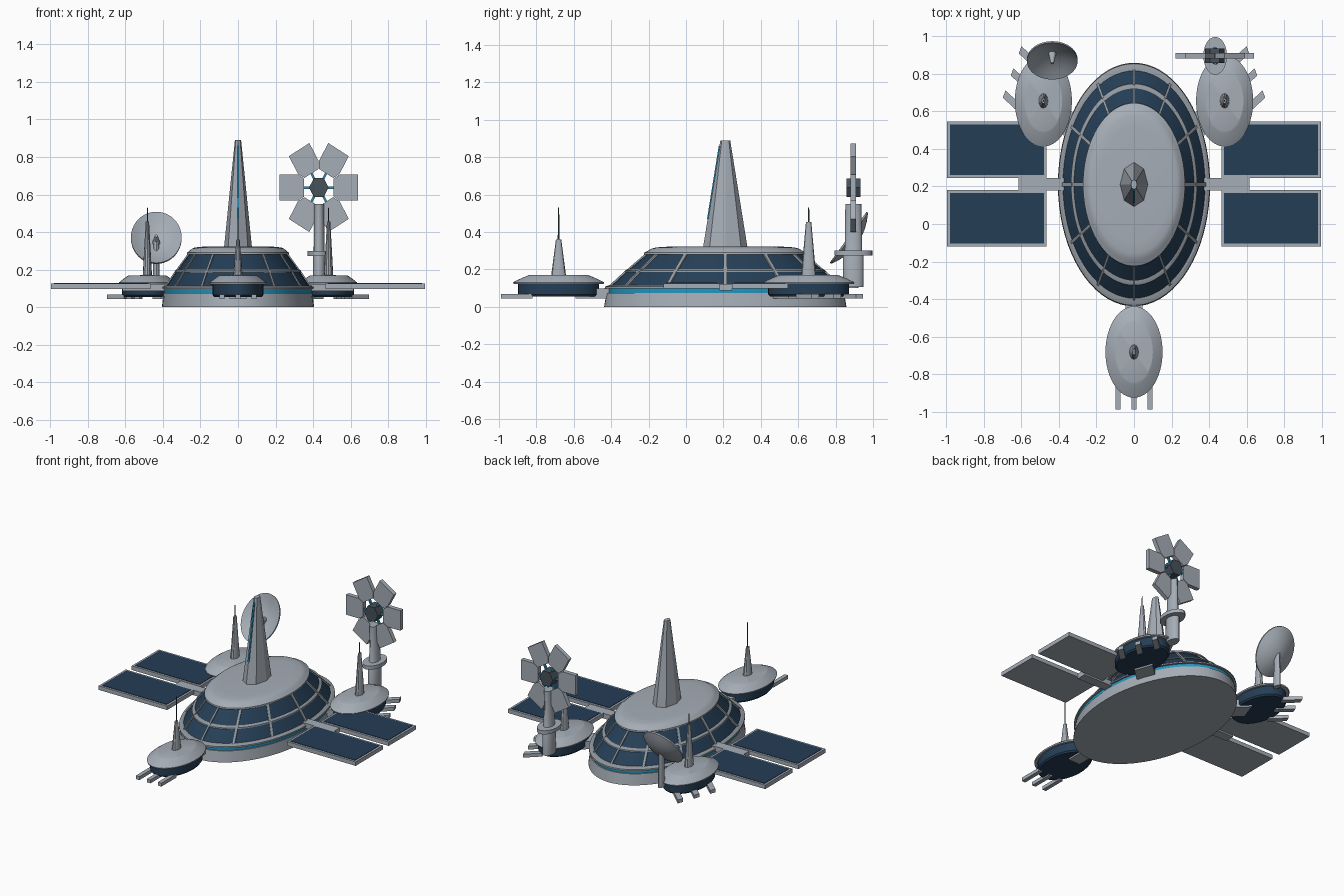
import bpy, bmesh, math
from mathutils import Vector as V

if "Cube" in bpy.data.objects:
    bpy.data.objects.remove(bpy.data.objects["Cube"])

def material(name, c):
    m = bpy.data.materials.new(name)
    m.diffuse_color = (*c, 1)
    m.use_nodes = True
    m.node_tree.nodes["Principled BSDF"].inputs["Base Color"].default_value = m.diffuse_color
    return m

HULL = material("hull_grey", (0.38, 0.42, 0.47))
TRIM = material("trim_grey", (0.30, 0.33, 0.36))
NAVY = material("navy_glass", (0.018, 0.048, 0.092))
CYAN = material("cyan_glow", (0.02, 0.30, 0.52))
DARK = material("dark_metal", (0.06, 0.085, 0.105))

# The station is laid out on circles, then stretched along y
CY, SY = 0.21, 1.6
def warp(p):
    return V((p[0], CY + SY * p[1], p[2]))

def finish(name, bm, mats, smooth=True):
    bmesh.ops.remove_doubles(bm, verts=bm.verts, dist=1e-5)
    bmesh.ops.recalc_face_normals(bm, faces=bm.faces)
    me = bpy.data.meshes.new(name)
    bm.to_mesh(me)
    bm.free()
    for m in mats:
        me.materials.append(m)
    ob = bpy.data.objects.new(name, me)
    bpy.context.collection.objects.link(ob)
    if smooth:
        bpy.ops.object.select_all(action='DESELECT')
        ob.select_set(True)
        bpy.context.view_layer.objects.active = ob
        bpy.ops.object.shade_smooth_by_angle(angle=math.radians(25))
    return ob

def lathe(name, prof, mats, centre=(0, 0), n=64, rule=None, smooth=True):
    """Spin an (r, z) profile; rule gives a material index per profile span."""
    bm = bmesh.new()
    rings = [[bm.verts.new(warp((centre[0] + r * math.sin(2 * math.pi * i / n),
                                 centre[1] + r * math.cos(2 * math.pi * i / n), z)))
              for i in range(n)] for r, z in prof]
    for k in range(len(prof) - 1):
        for i in range(n):
            j = (i + 1) % n
            f = bm.faces.new((rings[k][i], rings[k][j], rings[k + 1][j], rings[k + 1][i]))
            f.material_index = rule(k) if rule else 0
    bmesh.ops.remove_doubles(bm, verts=bm.verts, dist=1e-5)
    return finish(name, bm, mats, smooth)

def add_box(bm, c, a, b, d, f=warp):
    """Box from a centre and three half-extent vectors."""
    res = bmesh.ops.create_cube(bm, size=2)
    for v in res['verts']:
        x, y, z = v.co
        v.co = f(V(c) + V(a) * x + V(b) * y + V(d) * z)

def world(p):
    return p

def block(name, c, half, mat):
    bm = bmesh.new()
    add_box(bm, c, (half[0], 0, 0), (0, half[1], 0), (0, 0, half[2]), world)
    return finish(name, bm, [mat], False)

# Main hull: base, cyan band, two glazed tiers and roof
lathe("main_base", [(0, 0), (0.405, 0), (0.397, 0.075), (0.392, 0.075), (0.392, 0.1), (0, 0.1)],
      [HULL, CYAN], n=72, rule=lambda k: 1 if k == 3 else 0)
lathe("lower_trim", [(0.385, 0.098), (0.403, 0.098), (0.402, 0.108), (0.388, 0.116), (0.37, 0.116)], [TRIM], n=72)
lathe("dome_glass", [(0.389, 0.1), (0.327, 0.192), (0.258, 0.285)], [NAVY], n=72)
lathe("middle_trim", [(0.318, 0.186), (0.336, 0.186), (0.335, 0.194), (0.322, 0.202), (0.308, 0.202)], [TRIM], n=72)
lathe("roof", [(0.25, 0.28), (0.272, 0.28), (0.271, 0.29), (0.255, 0.303), (0.245, 0.312), (0.23, 0.318),
               (0.19, 0.322), (0, 0.322)], [HULL], n=72)

# Window bars on both tiers
bm = bmesh.new()
for i in range(12):
    t = i * math.pi / 6
    out, side = V((math.sin(t), math.cos(t), 0)), V((math.cos(t), -math.sin(t), 0))
    for (r1, z1), (r2, z2) in (((0.389, 0.102), (0.327, 0.194)), ((0.327, 0.192), (0.258, 0.287))):
        p, q = out * r1 + V((0, 0, z1)), out * r2 + V((0, 0, z2))
        d = (q - p) / 2
        add_box(bm, (p + q) / 2, side * 0.006, d, side.cross(d).normalized() * 0.006)
finish("window_bars", bm, [TRIM], False)

# Central tower with a cyan strip down its front edge
lathe("tower", [(0, 0.31), (0.075, 0.31), (0.0165, 0.89), (0, 0.89)], [HULL], n=8, smooth=False)
bm = bmesh.new()
p, q = V((0, -0.0585, 0.47)), V((0, -0.0195, 0.86))
add_box(bm, (p + q) / 2, (0.005, 0, 0), (q - p) / 2, (0, 0.0025, 0))
finish("tower_light_strip", bm, [CYAN], False)

# Three pods around the hull
for name, deg, spire_top in (("front", -90, 0.36), ("left", 150, 0.455), ("right", 30, 0.455)):
    t = math.radians(deg)
    out, side = V((math.cos(t), math.sin(t), 0)), V((-math.sin(t), math.cos(t), 0))
    c = out * 0.557
    lathe(name + "_pod_body", [(0, 0.055), (0.128, 0.055), (0.135, 0.065), (0.135, 0.13), (0, 0.13)],
          [NAVY], c, 48)
    lathe(name + "_pod_roof", [(0, 0.122), (0.15, 0.122), (0.152, 0.131), (0.138, 0.143), (0.107, 0.165),
                               (0.1, 0.169), (0, 0.171)], [HULL], c, 48)
    lathe(name + "_pod_spire", [(0.025, 0.165), (0.009, spire_top), (0, spire_top)], [HULL], c, 12)
    lathe(name + "_pod_antenna", [(0.003, spire_top - 0.01), (0.002, 0.53), (0, 0.53)], [DARK], c, 8)
    bm = bmesh.new()
    for s in (-0.085, 0, 0.085):
        add_box(bm, c + out * 0.14 + side * s + V((0, 0, 0.057)), out * 0.052, side * 0.014, (0, 0, 0.012))
    finish(name + "_pod_prongs", bm, [HULL], False)
    bm = bmesh.new()
    add_box(bm, out * 0.425 + V((0, 0, 0.071)), out * 0.075, side * 0.045, (0, 0, 0.027))
    finish(name + "_pod_bridge", bm, [HULL], False)

# Solar wings on both sides
for name, s in (("left", -1), ("right", 1)):
    block(name + "_wing_arm", (s * 0.49, 0.212, 0.105), (0.125, 0.034, 0.018), HULL)
    for part, y in (("front", 0.03), ("rear", 0.395)):
        block(f"{name}_{part}_panel_frame", (s * 0.73, y, 0.112), (0.265, 0.15, 0.014), HULL)
        block(f"{name}_{part}_solar_cells", (s * 0.73, y, 0.126), (0.25, 0.135, 0.003), NAVY)

# Dish antenna on the left rear pod
bm = bmesh.new()
C, N, UP = V((-0.435, 0.867, 0.372)), V((0, -0.82, 0.575)), V((0, 0.098, 0.136))
def dish_ring(rho, off):
    return [bm.verts.new(C + V((0.135 * rho * math.cos(a), 0, 0)) + UP * rho * math.sin(a)
                         + N * (0.05 * (rho * rho - 1) + off))
            for a in [2 * math.pi * i / 40 for i in range(40)]]
rings = [dish_ring(r, 0) for r in (0.05, 0.25, 0.5, 0.75, 1)]
rings += [dish_ring(r, -0.01) for r in (1, 0.75, 0.5, 0.25, 0.05)]
for a, b in zip(rings, rings[1:]):
    for i in range(40):
        bm.faces.new((a[i], a[(i + 1) % 40], b[(i + 1) % 40], b[i]))
bm.faces.new(rings[0])
bm.faces.new(rings[-1])
finish("dish", bm, [HULL])
bm = bmesh.new()
bmesh.ops.create_cone(bm, cap_ends=True, segments=12, radius1=0.022, radius2=0.008, depth=0.07)
rot = V((0, 0, 1)).rotation_difference(N).to_matrix()
for v in bm.verts:
    v.co = rot @ v.co + C - N * 0.02
finish("dish_feed", bm, [HULL])
lathe("dish_post", [(0, 0.1), (0.018, 0.1), (0.015, 0.35), (0, 0.35)], [HULL], (-0.435, (0.893 - CY) / SY), 16)

# Mast with collar on the right rear pod
mc = (0.432, (0.895 - CY) / SY)
lathe("mast", [(0, 0.105), (0.034, 0.105), (0.034, 0.28), (0.029, 0.3), (0.027, 0.55), (0, 0.55)], [HULL], mc, 20)
lathe("mast_collar", [(0, 0.274), (0.063, 0.274), (0.063, 0.3), (0, 0.3)], [HULL], mc, 28)

# Six-petal array on the mast
FX, FY, FZ, K = 0.43, 0.895, 0.637, 1.11
def petal_point(r, w, y, t):
    return V((FX + r * math.cos(t) - w * math.sin(t), y, FZ + K * (r * math.sin(t) + w * math.cos(t))))
def prism(name, outlines, half, mat):
    bm = bmesh.new()
    for pts, t in outlines:
        a, b = [[bm.verts.new(petal_point(r, w, FY + s * half, t)) for r, w in pts] for s in (-1, 1)]
        bm.faces.new(a)
        bm.faces.new(b)
        for i in range(len(pts)):
            j = (i + 1) % len(pts)
            bm.faces.new((a[i], a[j], b[j], b[i]))
    return finish(name, bm, [mat], False)
angles = [i * math.pi / 3 for i in range(6)]
petal = [(0.078, -0.043), (0.112, -0.063), (0.21, -0.063), (0.21, 0.063), (0.112, 0.063), (0.078, 0.043)]
prism("array_petals", [(petal, t) for t in angles], 0.015, HULL)
prism("array_spokes", [([(0.03, -0.006), (0.09, -0.006), (0.09, 0.006), (0.03, 0.006)], t) for t in angles], 0.007, CYAN)
hexagon = [(0.052 * math.cos(t), 0.052 * math.sin(t)) for t in angles]
prism("array_hub", [(hexagon, 0)], 0.038, DARK)
